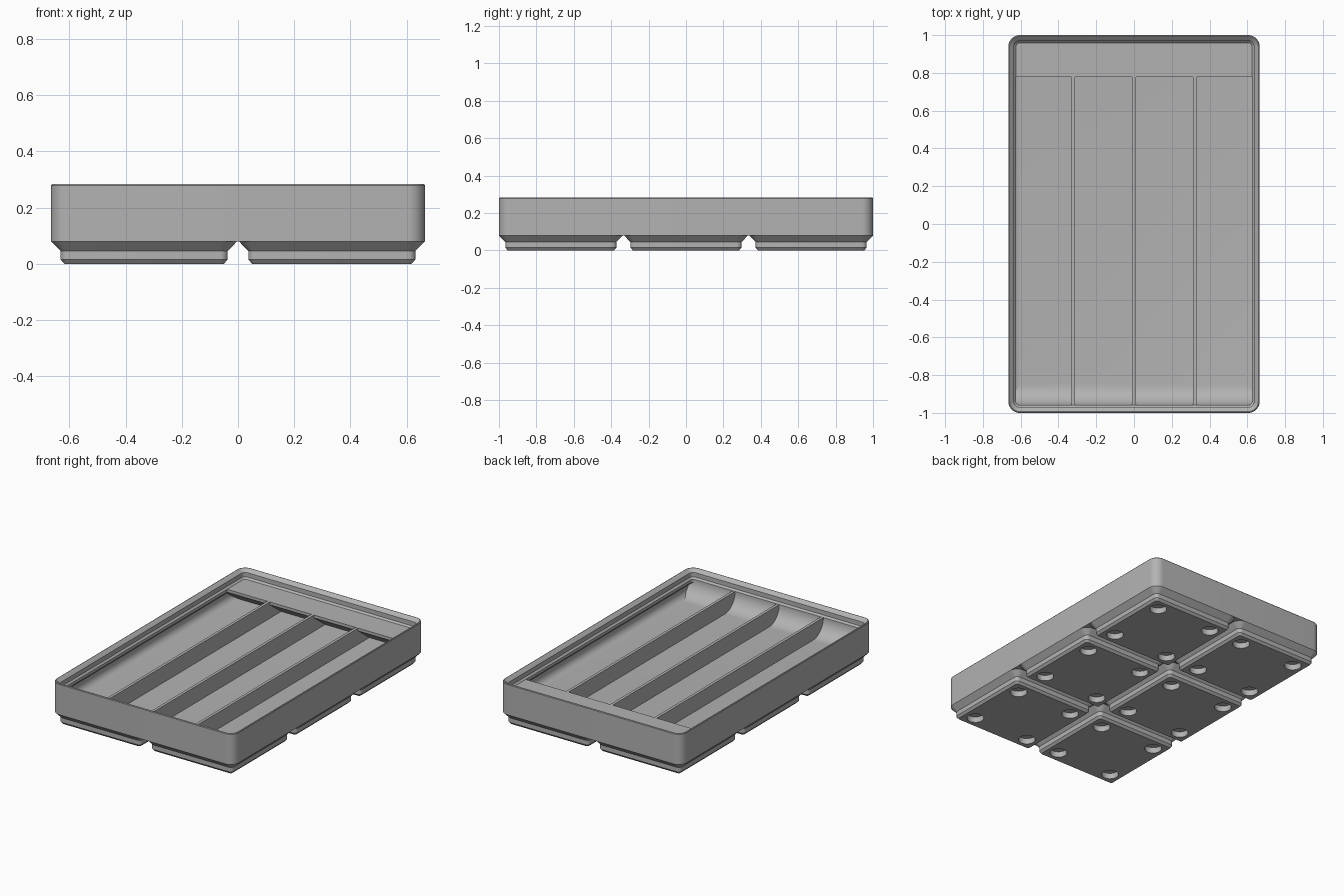
import bpy
import bmesh
from math import sin, cos, pi, radians

if "Cube" in bpy.data.objects:
    bpy.data.objects.remove(bpy.data.objects["Cube"], do_unlink=True)

HALF_X, HALF_Y = 0.665, 1.0
FLOOR, DECK = 0.115, 0.223

grey = bpy.data.materials.new("plain grey")
grey.use_nodes = True
grey.diffuse_color = (0.45, 0.45, 0.45, 1)
grey.node_tree.nodes["Principled BSDF"].inputs["Base Color"].default_value = grey.diffuse_color


def finish(name, bm):
    """Turn a bmesh into a grey object with soft curves and sharp edges."""
    bmesh.ops.recalc_face_normals(bm, faces=bm.faces)
    mesh = bpy.data.meshes.new(name)
    bm.to_mesh(mesh)
    bm.free()
    mesh.materials.append(grey)
    obj = bpy.data.objects.new(name, mesh)
    bpy.context.collection.objects.link(obj)
    smooth(obj)
    return obj


def smooth(obj):
    bpy.ops.object.select_all(action='DESELECT')
    obj.select_set(True)
    bpy.context.view_layer.objects.active = obj
    bpy.ops.object.shade_smooth_by_angle(angle=radians(30))


def rounded_loft(name, hx, hy, radius, profile, segments=10):
    """Loft rounded rectangles through (inset, height) profile points."""
    bm = bmesh.new()
    rings = []
    for inset, z in profile:
        r = max(radius - inset, 0.004)
        ring = []
        for k, (sx, sy) in enumerate([(1, 1), (-1, 1), (-1, -1), (1, -1)]):
            for i in range(segments + 1):
                a = (k + i / segments) * pi / 2
                ring.append(bm.verts.new((sx * (hx - inset - r) + r * cos(a),
                                          sy * (hy - inset - r) + r * sin(a), z)))
        rings.append(ring)
    for low, high in zip(rings, rings[1:]):
        n = len(low)
        for i in range(n):
            j = (i + 1) % n
            bm.faces.new((low[i], low[j], high[j], high[i]))
    bm.faces.new(rings[0][::-1])
    bm.faces.new(rings[-1])
    return finish(name, bm)


def prism(name, outline, x0, x1):
    """Extrude a (y, z) outline along x."""
    bm = bmesh.new()
    face = bm.faces.new([bm.verts.new((x0, y, z)) for y, z in outline])
    moved = bmesh.ops.extrude_face_region(bm, geom=[face])["geom"]
    bmesh.ops.translate(bm, vec=(x1 - x0, 0, 0),
                        verts=[v for v in moved if isinstance(v, bmesh.types.BMVert)])
    return finish(name, bm)


# Tray shell: outer wall, stepped stacking lip, inner wall, floor fillet
shell = [(0, 0.08), (0, 0.279), (0.003, 0.283), (0.007, 0.284), (0.011, 0.281),
         (0.03, 0.263), (0.03, 0.234), (0.041, DECK), (0.041, 0.204), (0.015, 0.178)]
fillet = 0.045
for i in range(9):
    a = i / 8 * pi / 2
    shell.append((0.015 + fillet * (1 - cos(a)), FLOOR + fillet * (1 - sin(a))))
rounded_loft("tray_shell", HALF_X, HALF_Y, 0.06, shell)

# Curved scoop along the front
scoop = [(-0.975, DECK), (-0.975, FLOOR - 0.01), (-0.851, FLOOR - 0.01)]
for i in range(17):
    a = i / 16 * pi / 2
    scoop.append((-0.851 - 0.108 * sin(a), DECK - 0.108 * cos(a)))
prism("front_scoop", scoop, -0.648, 0.648)

# Label shelf along the back with a sloping underside
prism("label_shelf", [(0.975, DECK), (0.778, DECK), (0.778, 0.204),
                      (0.903, FLOOR - 0.005), (0.975, FLOOR - 0.005)], -0.648, 0.648)

# Three long dividers
for n, x in enumerate((-0.322, 0, 0.322)):
    prism(f"divider_{n + 1}", [(-0.97, 0.1), (0.97, 0.1), (0.97, DECK - 0.0005),
                               (-0.97, DECK - 0.0005)], x - 0.0095, x + 0.0095)

# One stepped foot with four round magnet holes
foot = rounded_loft("foot_1", 0.331, 0.331, 0.06,
                    [(0.047, 0), (0.034, 0.015), (0.034, 0.045), (0, 0.08)])
bm = bmesh.new()
for sx in (-1, 1):
    for sy in (-1, 1):
        made = bmesh.ops.create_cone(bm, cap_ends=True, segments=40, radius1=0.052,
                                     radius2=0.052, depth=0.076)
        bmesh.ops.translate(bm, verts=made["verts"], vec=(sx * 0.207, sy * 0.207, 0))
cutter = finish("hole_cutter", bm)
cutter.hide_render = True
cut = foot.modifiers.new("holes", 'BOOLEAN')
cut.operation = 'DIFFERENCE'
cut.solver = 'EXACT'
cut.object = cutter
bpy.context.view_layer.objects.active = foot
bpy.ops.object.modifier_apply(modifier=cut.name)
bpy.data.objects.remove(cutter, do_unlink=True)
smooth(foot)

# Repeat the foot on a two by three grid
places = [(x, y) for x in (-0.334, 0.334) for y in (-0.669, 0, 0.669)]
for n, (x, y) in enumerate(places):
    part = foot
    if n:
        part = foot.copy()
        part.name = f"foot_{n + 1}"
        bpy.context.collection.objects.link(part)
    part.location = (x, y, 0)
